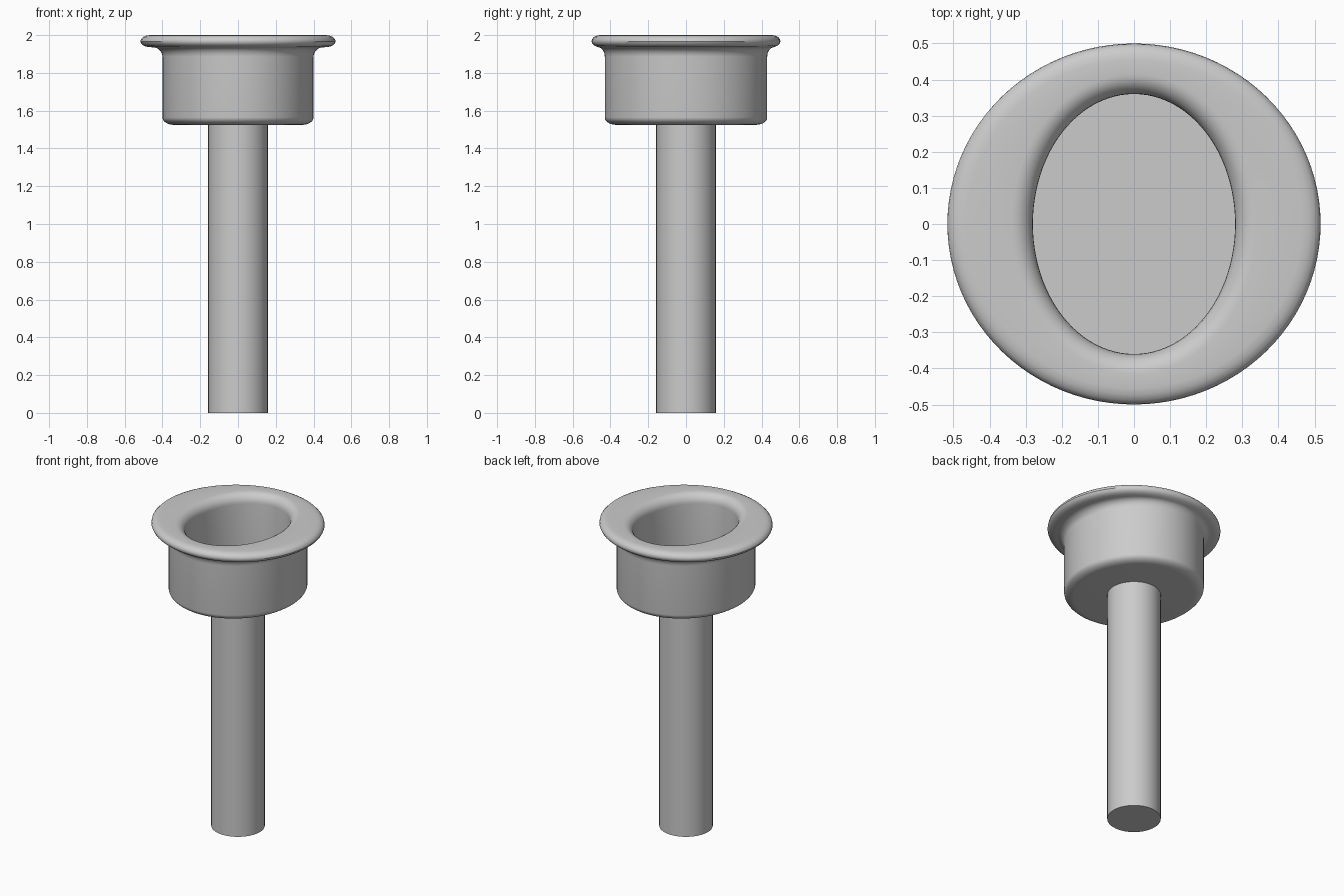
import bpy, bmesh, math

if "Cube" in bpy.data.objects:
    bpy.data.objects.remove(bpy.data.objects["Cube"])

SEGMENTS = 96

grey = bpy.data.materials.new("plain grey")
grey.diffuse_color = (0.6, 0.6, 0.6, 1)
grey.use_nodes = True
grey.node_tree.nodes["Principled BSDF"].inputs["Base Color"].default_value = grey.diffuse_color


def lathe(name, profile):
    """Sweep (rx, ry, z) points around z as ellipses; cap both ends."""
    bm = bmesh.new()
    rings = []
    for rx, ry, z in profile:
        rings.append([bm.verts.new((rx * math.cos(2 * math.pi * i / SEGMENTS),
                                    ry * math.sin(2 * math.pi * i / SEGMENTS), z))
                      for i in range(SEGMENTS)])
    for a, b in zip(rings, rings[1:]):
        for i in range(SEGMENTS):
            j = (i + 1) % SEGMENTS
            bm.faces.new((a[i], a[j], b[j], b[i]))
    bm.faces.new(rings[0][::-1])
    bm.faces.new(rings[-1])
    mesh = bpy.data.meshes.new(name)
    bm.to_mesh(mesh)
    bm.free()
    mesh.materials.append(grey)
    obj = bpy.data.objects.new(name, mesh)
    bpy.context.collection.objects.link(obj)
    bpy.ops.object.select_all(action='DESELECT')
    obj.select_set(True)
    bpy.context.view_layer.objects.active = obj
    bpy.ops.object.shade_smooth_by_angle(angle=math.radians(35))
    return obj


def arc(rx, ry, z, wx, wy, h, start, end, steps=7):
    """Elliptical corner around (rx, ry, z), angles in degrees."""
    pts = []
    for k in range(steps + 1):
        t = math.radians(start + (end - start) * k / steps)
        pts.append((rx + wx * math.cos(t), ry + wy * math.cos(t), z + h * math.sin(t)))
    return pts


# Cup: rounded base, straight wall, flared lip, oval well
cup_profile = (
    arc(0.34, 0.37, 1.565, 0.06, 0.06, 0.04, -90, 0)            # base corner
    + arc(0.45, 0.465, 1.885, 0.05, 0.035, 0.05, 180, 95)       # fillet under lip
    + arc(0.465, 0.455, 1.968, 0.052, 0.045, 0.032, -75, 90)    # lip edge
    + arc(0.34, 0.415, 1.94, 0.06, 0.055, 0.06, 90, 180)        # well edge
    + [(0.28, 0.36, 1.6)]                                       # well floor
)
lathe("cup", cup_profile)

# Stem: plain round post
lathe("stem", [(0.158, 0.158, 0), (0.158, 0.158, 1.54)])
